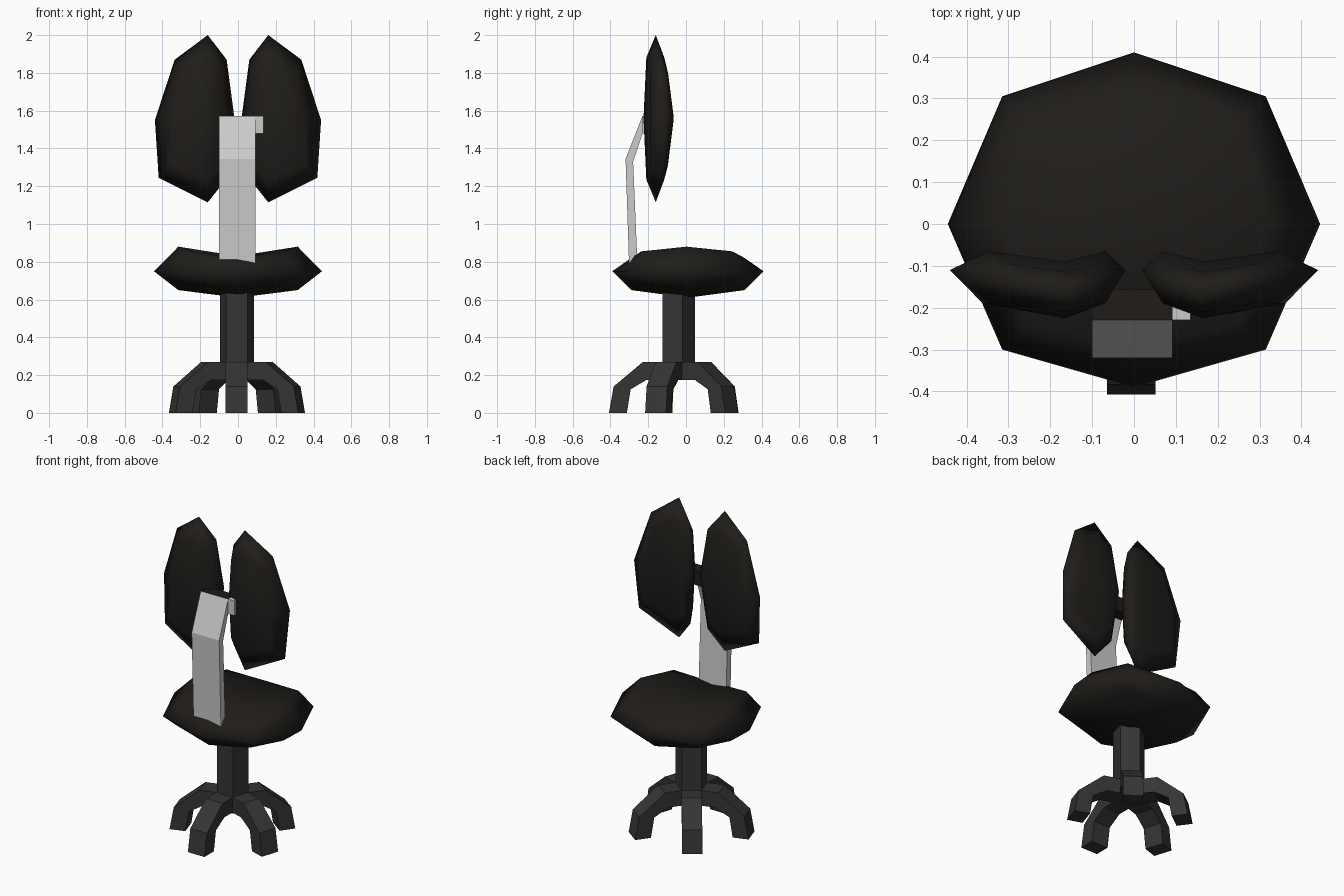
import bpy, bmesh, math
from mathutils import Matrix, Vector

if "Cube" in bpy.data.objects:
    bpy.data.objects.remove(bpy.data.objects["Cube"])


def material(name, rgb):
    m = bpy.data.materials.new(name)
    m.diffuse_color = (*rgb, 1)
    m.use_nodes = True
    m.node_tree.nodes["Principled BSDF"].inputs["Base Color"].default_value = m.diffuse_color
    return m


LEATHER = material("dark upholstery", (0.014, 0.012, 0.010))
PLASTIC = material("dark plastic", (0.035, 0.035, 0.035))


def make_object(name, bm, mat=None, smooth=False):
    bmesh.ops.recalc_face_normals(bm, faces=bm.faces)
    for f in bm.faces:
        f.smooth = smooth
    me = bpy.data.meshes.new(name)
    bm.to_mesh(me)
    bm.free()
    ob = bpy.data.objects.new(name, me)
    bpy.context.collection.objects.link(ob)
    if mat:
        me.materials.append(mat)
    return ob


def cushion(name, axis, outline, shrink, mid, low, high):
    """Once-divided cube; outline[(a, b)] is the rim, depths are by
    (centre, a-side, b-side, corner)."""
    bm = bmesh.new()
    bmesh.ops.create_cube(bm, size=2)
    bmesh.ops.subdivide_edges(bm, edges=bm.edges[:], cuts=1, use_grid_fill=True)
    centre = Vector(outline[0, 0])
    for v in bm.verts:
        c = [round(n) for n in v.co]
        d = c.pop(axis)
        a, b = c
        kind = abs(a) + 2 * abs(b)
        s = 1 if d == 0 else shrink[kind]
        p = centre.lerp(Vector(outline[a, b]), s)
        co = [p.x, p.y]
        co.insert(axis, (mid, high, low)[d][kind])
        v.co = co
    return make_object(name, bm, LEATHER, True)


def prism(name, profile, x0, x1, mat=None, matrix=Matrix()):
    """Extrude a (y, z) profile along x."""
    bm = bmesh.new()
    ends = [[bm.verts.new((x, y, z)) for y, z in profile] for x in (x0, x1)]
    n = len(profile)
    for e in ends:
        bm.faces.new(e)
    for i in range(n):
        j = (i + 1) % n
        bm.faces.new((ends[0][i], ends[0][j], ends[1][j], ends[1][i]))
    bm.transform(matrix)
    return make_object(name, bm, mat)


# Seat cushion
seat_rim = {(0, 0): (0, 0.01), (0, 1): (0, 0.41), (0, -1): (0, -0.39)}
for s in (-1, 1):
    seat_rim[s, 0] = (0.445 * s, 0)
    seat_rim[s, 1] = (0.315 * s, 0.305)
    seat_rim[s, -1] = (0.315 * s, -0.30)
cushion("seat", 2, seat_rim, (0, 0.71, 0.75, 0.8),
        (0.75,) * 4, (0.61, 0.65, 0.65, 0.68), (0.83, 0.88, 0.82, 0.855))

# Pair of backrest pads
pad_rim = {(0, 0): (0.165, 1.56), (-1, 0): (0.02, 1.57), (1, 0): (0.44, 1.55),
           (0, 1): (0.16, 2.0), (1, 1): (0.335, 1.87), (-1, 1): (0.06, 1.87),
           (0, -1): (0.16, 1.115), (1, -1): (0.42, 1.245), (-1, -1): (0.06, 1.24)}
pads = cushion("backrest_pads", 1, pad_rim, (0, 0.66, 0.73, 0.77),
               (-0.15, -0.11, -0.16, -0.13), (-0.225, -0.19, -0.21, -0.19),
               (-0.09, -0.065, -0.115, -0.095))
pads.modifiers.new("mirror", "MIRROR").use_mirror_merge = False

# Bent support bar, crosspiece and side knob
prism("support_bar", [(-0.30, 0.74), (-0.32, 1.345), (-0.23, 1.573), (-0.23, 1.48),
                      (-0.28, 1.33), (-0.255, 0.74)], -0.10, 0.092)
block = [(-0.23, 1.48), (-0.23, 1.573), (-0.155, 1.573), (-0.155, 1.48)]
prism("crosspiece", block, -0.10, 0.092, LEATHER)
prism("side_knob", block, 0.092, 0.135)

# Five-sided column
R, HUB = 0.095, Vector((-0.005, -0.048, 0))
bm = bmesh.new()
bmesh.ops.create_cone(bm, cap_ends=True, segments=5, radius1=R, radius2=R, depth=0.48)
first = max(bm.verts, key=lambda v: v.co.y).co
turn = math.pi / 2 - math.atan2(first.y, first.x)
bm.transform(Matrix.Translation(HUB + Vector((0, 0, 0.415))) @ Matrix.Rotation(turn, 4, "Z"))
make_object("column", bm, PLASTIC)

# Five bent legs, one from each column face
leg = [(-0.07, 0.27), (-0.18, 0.27), (-0.335, 0.14), (-0.36, 0), (-0.265, 0),
       (-0.245, 0.125), (-0.16, 0.175), (-0.07, 0.175)]
for i in range(5):
    prism(f"leg_{i + 1}", leg, -0.06, 0.056, PLASTIC,
          Matrix.Translation(HUB) @ Matrix.Rotation(math.tau * i / 5, 4, "Z"))
